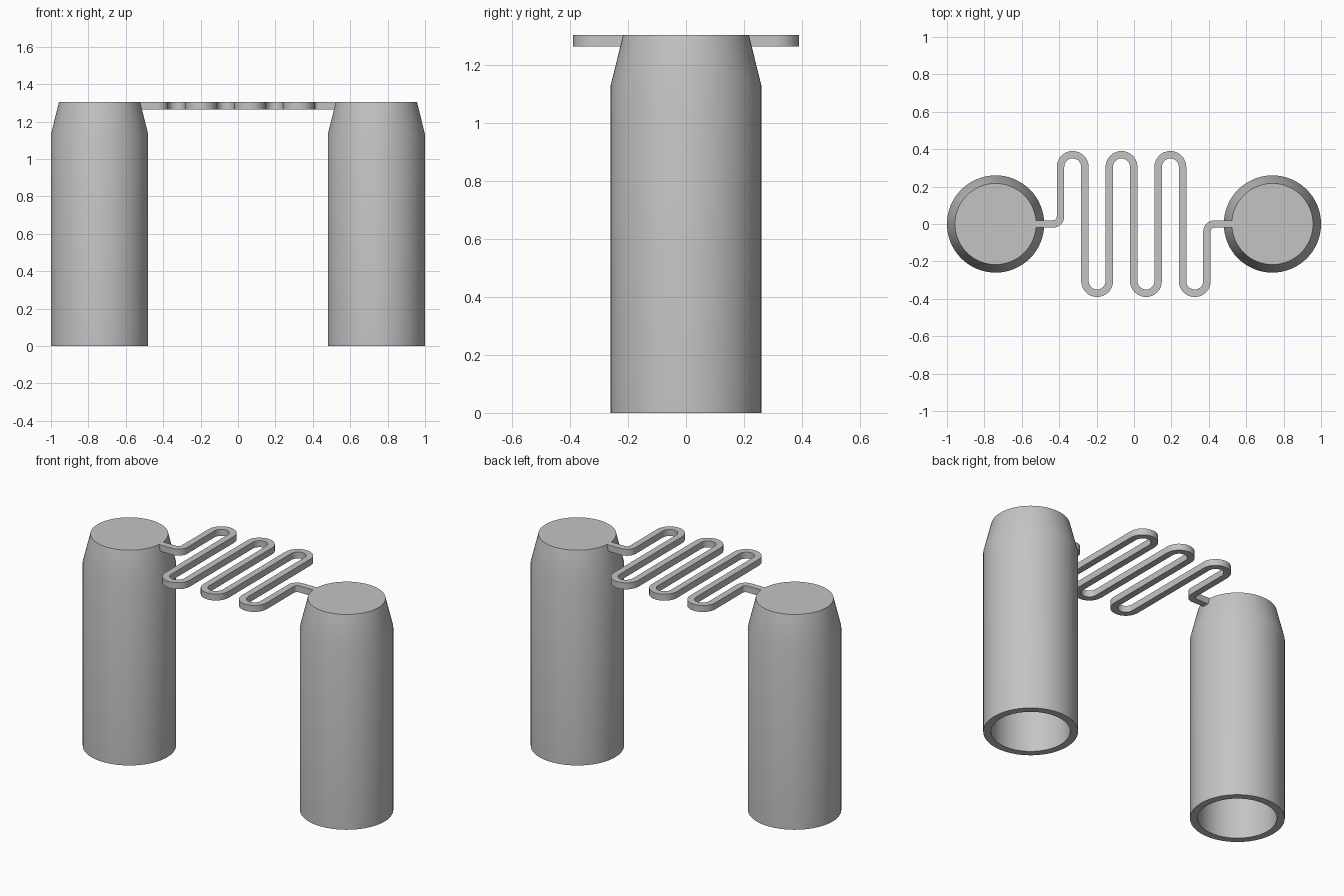
import bpy, bmesh
from math import pi, sin, cos
from mathutils import Vector

cube = bpy.data.objects.get("Cube")
if cube:
    bpy.data.objects.remove(cube)

HEIGHT = 1.305
grey = bpy.data.materials.new("plain grey")
grey.use_nodes = True
COLOUR = (0.55, 0.55, 0.55, 1)
grey.diffuse_color = COLOUR
grey.node_tree.nodes["Principled BSDF"].inputs["Base Color"].default_value = COLOUR


def finish(bm, name):
    bmesh.ops.recalc_face_normals(bm, faces=bm.faces)
    mesh = bpy.data.meshes.new(name)
    bm.to_mesh(mesh)
    bm.free()
    mesh.materials.append(grey)
    obj = bpy.data.objects.new(name, mesh)
    bpy.context.collection.objects.link(obj)
    bpy.ops.object.select_all(action='DESELECT')
    obj.select_set(True)
    bpy.context.view_layer.objects.active = obj
    bpy.ops.object.shade_smooth_by_angle(angle=pi / 6)
    return obj


def post(name, x, sides=64):
    """Hollow post, open below, with a tapered closed top."""
    profile = [(0, HEIGHT - 0.04), (0.177, HEIGHT - 0.04), (0.217, 1.12), (0.217, 0),
               (0.26, 0), (0.26, 1.13), (0.217, HEIGHT), (0, HEIGHT)]
    bm = bmesh.new()
    verts = [bm.verts.new((r, 0, z)) for r, z in profile]
    edges = [bm.edges.new(pair) for pair in zip(verts, verts[1:])]
    bmesh.ops.spin(bm, geom=verts + edges, cent=(0, 0, 0), axis=(0, 0, 1),
                   angle=2 * pi, steps=sides)
    bmesh.ops.remove_doubles(bm, verts=bm.verts, dist=1e-4)
    finish(bm, name).location.x = x


def arc(cx, cy, r, start, end, steps):
    """Points and outward directions of travel along an arc."""
    sign = 1 if end > start else -1
    for i in range(steps + 1):
        a = start + (end - start) * i / steps
        yield Vector((cx + r * cos(a), cy + r * sin(a), 0)), sign * Vector((cos(a), sin(a), 0))


def serpentine(name, width=0.04, thick=0.04, pitch=0.1305, runs=7):
    """Flat zigzag strip swept along straight runs, U-turns and end bends."""
    first, bend, turn, straight = -0.393, 0.04, pitch / 2, 0.305
    last = first + pitch * (runs - 1)
    path = [(Vector((-0.53, 0, 0)), Vector((0, -1, 0)))]
    path += arc(first - bend, bend, bend, -pi / 2, 0, 8)
    for i in range(runs - 1):
        side = 1 if i % 2 == 0 else -1
        cx = first + pitch * (i + 0.5)
        path += arc(cx, side * straight, turn, side * pi, 0, 16)
    path += arc(last + bend, -bend, bend, pi, pi / 2, 8)
    path.append((Vector((0.53, 0, 0)), Vector((0, -1, 0))))

    bm = bmesh.new()
    rings = []
    for point, normal in path:
        corners = [(-1, 0), (1, 0), (1, 1), (-1, 1)]
        rings.append([bm.verts.new(point + normal * s * width / 2
                                   + Vector((0, 0, HEIGHT - thick * t))) for s, t in corners])
    for a, b in zip(rings, rings[1:]):
        for k in range(4):
            n = (k + 1) % 4
            bm.faces.new((a[k], a[n], b[n], b[k]))
    bm.faces.new(rings[0])
    bm.faces.new(rings[-1])
    finish(bm, name)


post("right_post", -0.74)
post("left_post", 0.74)
serpentine("serpentine_link")
